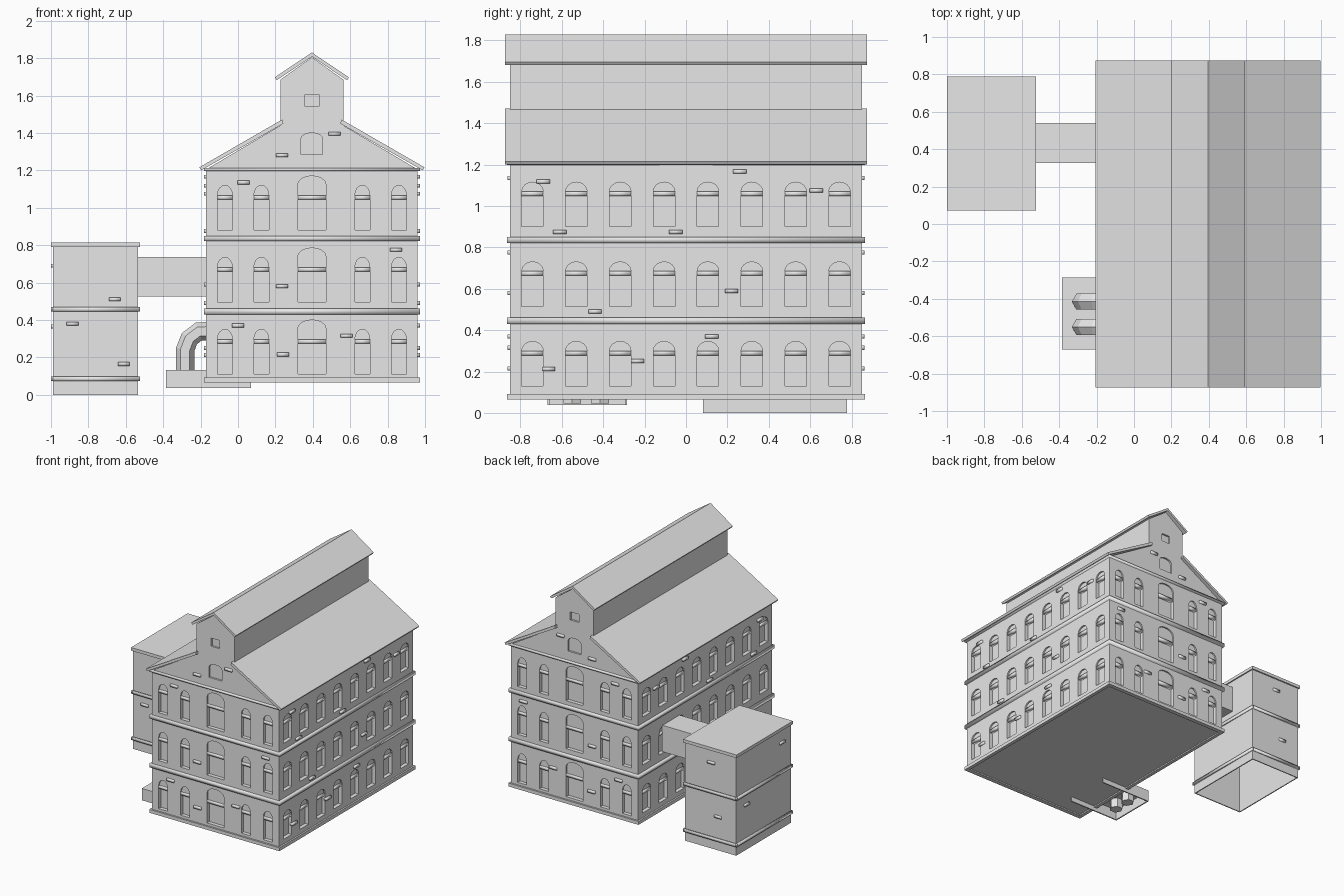
import bpy, bmesh, math
from mathutils import Vector

if "Cube" in bpy.data.objects:
    bpy.data.objects.remove(bpy.data.objects["Cube"], do_unlink=True)

stone = bpy.data.materials.new("plain_grey")
stone.use_nodes = True
GREY = (0.8, 0.8, 0.8, 1)
stone.diffuse_color = GREY
stone.node_tree.nodes["Principled BSDF"].inputs["Base Color"].default_value = GREY

CX, HX, HY = 0.395, 0.565, 0.85      # main block centre and half sizes
FLOORS = (0, 0.385, 0.77)


def prism(bm, pts, axis, a, b):
    """Extrude a (u, z) outline along x or y from a to b."""
    def at(u, z, t):
        return Vector((u, t, z)) if axis == "y" else Vector((t, u, z))
    lo = [bm.verts.new(at(u, z, a)) for u, z in pts]
    hi = [bm.verts.new(at(u, z, b)) for u, z in pts]
    bm.faces.new(lo)
    bm.faces.new(hi[::-1])
    for i in range(len(pts)):
        j = (i + 1) % len(pts)
        bm.faces.new((lo[j], lo[i], hi[i], hi[j]))


def rect(u0, u1, z0, z1):
    return [(u0, z0), (u1, z0), (u1, z1), (u0, z1)]


def box(bm, x0, x1, y0, y1, z0, z1):
    prism(bm, rect(x0, x1, z0, z1), "y", y0, y1)


def arch(u, w, z0, spring, top):
    """Opening outline with a curved head."""
    pts = [(u - w / 2, z0), (u + w / 2, z0)]
    for i in range(9):
        t = math.pi * i / 8
        pts.append((u + w / 2 * math.cos(t), spring + (top - spring) * math.sin(t)))
    return pts


def finish(bm, name, smooth=False):
    bmesh.ops.recalc_face_normals(bm, faces=bm.faces)
    me = bpy.data.meshes.new(name)
    bm.to_mesh(me)
    bm.free()
    me.materials.append(stone)
    for p in me.polygons:
        p.use_smooth = smooth
    ob = bpy.data.objects.new(name, me)
    bpy.context.collection.objects.link(ob)
    return ob


def on_wall(bm, pts, axis, inner, outer):
    """Put an outline on both opposite walls, between two depths."""
    c, h = (0, HY) if axis == "y" else (CX, HX)
    for s in (-1, 1):
        prism(bm, pts, axis, c + s * (h + inner), c + s * (h + outer))


# Main block with gables and raised centre
bm = bmesh.new()
half = [(HX, 0.075), (HX, 1.205), (0.168, 1.44), (0.168, 1.685)]
outline = ([(CX + u, z) for u, z in half] + [(CX, 1.805)]
           + [(CX - u, z) for u, z in reversed(half)])
prism(bm, outline, "y", -HY, HY)
walls = finish(bm, "main_walls")

# Window openings: shallow arched recess, deeper pane, rounded transom
shallow, deep, bars = bmesh.new(), bmesh.new(), bmesh.new()


def window(axis, u, w, z0, transom, spring, top):
    on_wall(shallow, arch(u, w, z0, spring, top), axis, -0.012, 0.05)
    on_wall(deep, rect(u - w / 2, u + w / 2, z0, transom - 0.02), axis, -0.03, 0.06)
    on_wall(bars, rect(u - w / 2, u + w / 2, transom - 0.022, transom), axis, -0.03, -0.002)


for f in FLOORS:
    for i in range(8):
        window("x", -0.742 + 0.212 * i, 0.104, f + 0.13, f + 0.3, f + 0.3, f + 0.345)
    for du in (-0.465, -0.27, 0.27, 0.465):
        window("y", CX + du, 0.08, f + 0.112, f + 0.295, f + 0.295, f + 0.35)
    window("y", CX, 0.15, f + 0.112, f + 0.295, f + 0.355, f + 0.4)
on_wall(shallow, arch(CX, 0.115, 1.285, 1.37, 1.4), "y", -0.015, 0.05)
on_wall(shallow, rect(CX - 0.038, CX + 0.038, 1.54, 1.605), "y", -0.015, 0.05)
finish(bars, "window_transoms", True)

for cutter in (finish(shallow, "arch_cutter"), finish(deep, "pane_cutter")):
    cutter.hide_render = True
    mod = walls.modifiers.new("cut", "BOOLEAN")
    mod.operation = "DIFFERENCE"
    mod.solver = "EXACT"
    mod.object = cutter
    bpy.context.view_layer.objects.active = walls
    bpy.ops.object.modifier_apply(modifier=mod.name)
    bpy.data.objects.remove(cutter, do_unlink=True)

# Roof slabs
bm = bmesh.new()
for s in (-1, 1):
    slab = [(0.602, 1.216), (0.592, 1.2), (0.152, 1.45), (0.158, 1.472)]
    prism(bm, [(CX + s * u, z) for u, z in slab], "y", -0.875, 0.875)
finish(bm, "lower_roof")
bm = bmesh.new()
cap = [(-0.198, 1.697), (0, 1.83), (0.198, 1.697), (0.188, 1.682), (0, 1.808), (-0.188, 1.682)]
prism(bm, [(CX + u, z) for u, z in cap], "y", -0.875, 0.875)
finish(bm, "upper_roof")

# Floor mouldings
for name, z0, z1 in (("lower_moulding", 0.43, 0.46), ("upper_moulding", 0.822, 0.85),
                     ("eaves_moulding", 1.197, 1.212)):
    bm = bmesh.new()
    box(bm, CX - 0.578, CX + 0.578, -0.864, 0.864, z0, z1)
    finish(bm, name, True)

# Plinth ring
bm = bmesh.new()
for s in (-1, 1):
    on = sorted((CX + s * 0.55, CX + s * 0.578))
    box(bm, *on, -0.864, 0.864, 0.065, 0.092)
    on = sorted((s * 0.83, s * 0.864))
    box(bm, CX - 0.55, CX + 0.55, *on, 0.065, 0.092)
finish(bm, "plinth")

# Loose bricks standing proud of the walls
bm = bmesh.new()
gable_bricks = [(0.515, 1.395), (0.235, 1.28), (0.03, 1.135), (0.845, 0.775),
                (0.235, 0.58), (0, 0.37), (0.58, 0.315), (0.24, 0.215)]
side_bricks = [(-0.69, 1.118), (0.26, 1.166), (0.63, 1.075), (-0.61, 0.875), (-0.05, 0.875),
               (0.22, 0.59), (-0.44, 0.49), (0.125, 0.37), (-0.665, 0.212), (-0.235, 0.25)]
for axis, spots in (("y", gable_bricks), ("x", side_bricks)):
    for u, z in spots:
        on_wall(bm, rect(u - 0.032, u + 0.032, z - 0.01, z + 0.01), axis, -0.01, 0.012)
finish(bm, "wall_bricks", True)

# Annex: open-bottomed tower with mouldings and flat cap
bm = bmesh.new()
box(bm, -0.99, -0.535, 0.083, 0.777, 0, 0.795)
bm.faces.ensure_lookup_table()
bottom = [f for f in bm.faces if f.calc_center_median().z < 0.01]
bmesh.ops.delete(bm, geom=bottom, context="FACES")
annex = finish(bm, "annex_walls")
annex.modifiers.new("thickness", "SOLIDIFY").thickness = 0.012
bm = bmesh.new()
box(bm, -1, -0.525, 0.072, 0.788, 0.79, 0.815)
finish(bm, "annex_cap")
for name, z in (("annex_low_moulding", 0.085), ("annex_mid_moulding", 0.457)):
    bm = bmesh.new()
    for s in (-1, 1):
        x, y = -0.7625 + s * 0.2325, 0.43 + s * 0.352
        box(bm, x - 0.005, x + 0.005, 0.073, 0.787, z - 0.012, z + 0.012)
        box(bm, -1, -0.525, y - 0.005, y + 0.005, z - 0.012, z + 0.012)
    finish(bm, name, True)
bm = bmesh.new()
for x, z, y in ((-0.66, 0.51, 0.083), (-0.885, 0.38, 0.083), (-0.61, 0.165, 0.083),
                (-0.77, 0.69, 0.777), (-0.83, 0.27, 0.777)):
    box(bm, x - 0.031, x + 0.031, y - 0.01, y + 0.01, z - 0.01, z + 0.01)
for y, z in ((0.2, 0.69), (0.65, 0.365)):
    box(bm, -1, -0.98, y - 0.031, y + 0.031, z - 0.01, z + 0.01)
finish(bm, "annex_bricks", True)

# Bridge between annex and main block
bm = bmesh.new()
box(bm, -0.54, -0.165, 0.325, 0.54, 0.525, 0.737)
finish(bm, "bridge")

# Pipe housing, open below and at its inner end
bm = bmesh.new()
box(bm, -0.385, 0.07, -0.67, -0.285, 0.12, 0.132)
box(bm, -0.385, -0.375, -0.67, -0.285, 0.037, 0.12)
for y in (-0.67, -0.295):
    box(bm, -0.375, 0.07, y, y + 0.01, 0.037, 0.12)
finish(bm, "pipe_housing")

# Two bent six-sided pipes
for name, y in (("front_pipe", -0.55), ("rear_pipe", -0.415)):
    cu = bpy.data.curves.new(name, "CURVE")
    cu.dimensions = "3D"
    cu.bevel_depth = 0.05
    cu.bevel_resolution = 1
    cu.use_fill_caps = True
    path = [(-0.283, 0.045), (-0.283, 0.24), (-0.26, 0.3), (-0.21, 0.338), (-0.15, 0.34)]
    sp = cu.splines.new("POLY")
    sp.points.add(len(path) - 1)
    for p, (x, z) in zip(sp.points, path):
        p.co = (x, y, z, 1)
    sp.use_smooth = False
    cu.materials.append(stone)
    bpy.context.collection.objects.link(bpy.data.objects.new(name, cu))
